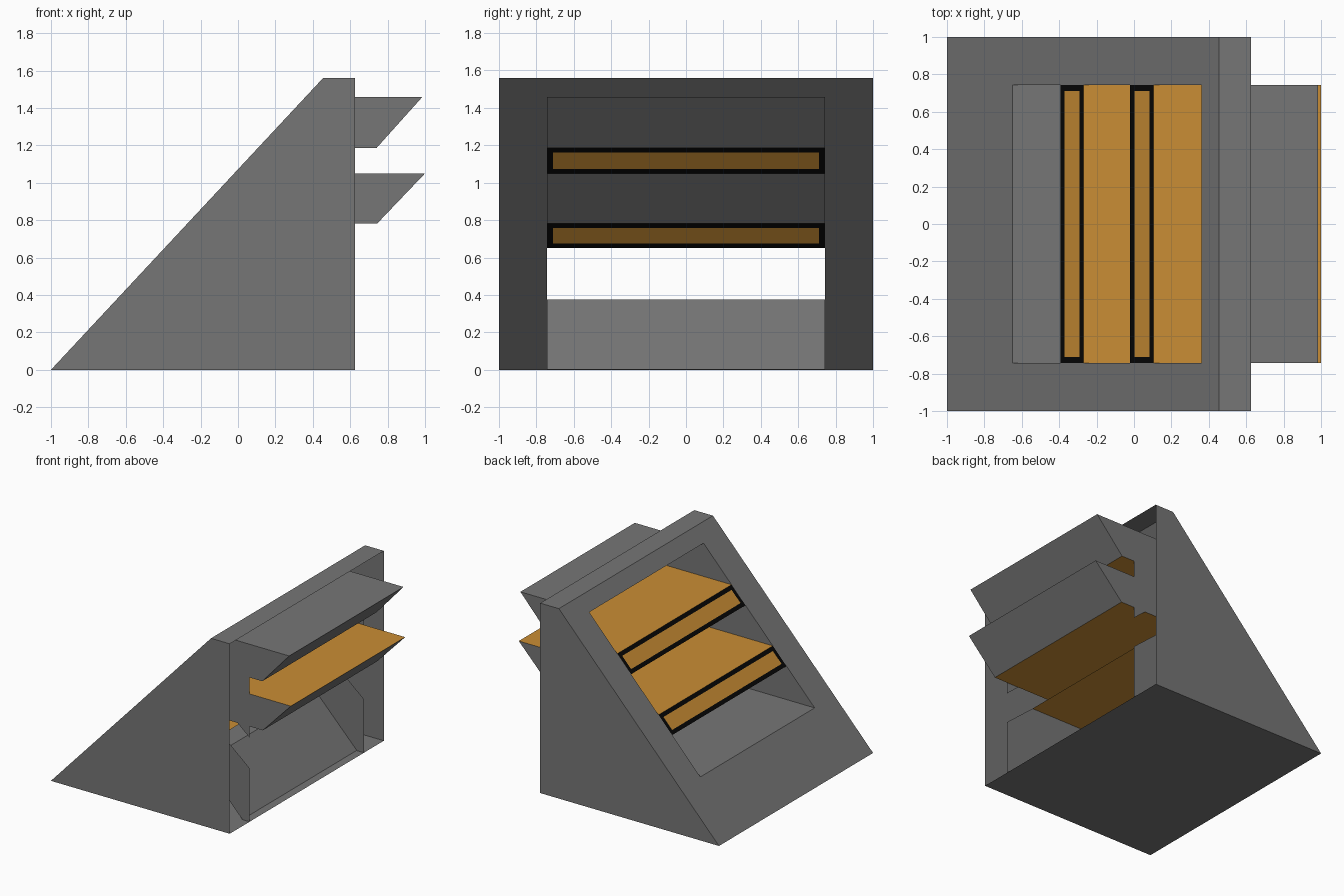
import bpy

if "Cube" in bpy.data.objects:
    bpy.data.objects.remove(bpy.data.objects["Cube"])

W, H = 1.0, 0.742           # half width of housing and of opening
TOP, BACK = 1.56, 0.625
SLOPE = TOP / 1.455


def sx(z):
    """x of the slanted front at height z"""
    return -1 + z / SLOPE


def material(name, color):
    m = bpy.data.materials.new(name)
    m.diffuse_color = (*color, 1)
    m.use_nodes = True
    m.node_tree.nodes["Principled BSDF"].inputs["Base Color"].default_value = m.diffuse_color
    return m


grey = material("dark grey", (0.18, 0.18, 0.18))
tan = material("tan", (0.59, 0.27, 0.035))
black = material("black", (0.002, 0.002, 0.002))


class Part:
    """Collects flat sheets into one object"""

    def __init__(self, name, mat=grey):
        self.name, self.mat, self.v, self.f = name, mat, [], []

    def face(self, pts):
        n = len(self.v)
        self.v += pts
        self.f.append(list(range(n, n + len(pts))))

    def sheet(self, a, b, y0=-H, y1=H):
        """Sheet from profile point a to b, spanning y0..y1"""
        self.face([(a[0], y0, a[1]), (b[0], y0, b[1]),
                   (b[0], y1, b[1]), (a[0], y1, a[1])])

    def sides(self, profile, y):
        """Mirrored pair of upright side panels"""
        self.face([(x, -y, z) for x, z in profile])
        self.face([(x, y, z) for x, z in reversed(profile)])

    def build(self):
        me = bpy.data.meshes.new(self.name)
        me.from_pydata(self.v, [], self.f)
        me.materials.append(self.mat)
        ob = bpy.data.objects.new(self.name, me)
        bpy.context.collection.objects.link(ob)


def front(z):
    return (sx(z), z)


# Wedge housing: open at the back, with a window in the slanted front
Z0, Z1 = 0.375, 1.458
housing = Part("housing")
housing.sides([(-1, 0), (BACK, 0), (BACK, TOP), (sx(TOP), TOP)], W)
housing.sheet((BACK, 0), (-1, 0), -W, W)
housing.sheet((sx(TOP), TOP), (BACK, TOP), -W, W)
for y0, y1 in ((-W, -H), (H, W)):
    housing.sheet(front(0), front(TOP), y0, y1)
housing.sheet(front(0), front(Z0))
housing.sheet(front(Z1), front(TOP))
housing.build()

# Two upper pockets: side panels and slanted back ends
for name, lo, hi, x_lo, x_hi in (("upper_pocket", 1.185, Z1, 0.74, 0.985),
                                 ("middle_pocket", 0.783, 1.05, 0.745, 1.0)):
    p = Part(name)
    p.sides([front(lo), (x_lo, lo), (x_hi, hi), front(hi)], H)
    p.sheet((x_hi, hi), (x_lo, lo))
    if name == "upper_pocket":
        p.sheet(front(hi), (x_hi, hi))
    p.build()

# Side webs that join the pockets near the open back
webs = Part("side_webs")
webs.sides([(0.375, 1.05), (BACK, 1.05), (BACK, 1.185), (0.375, 1.185)], H)
webs.sides([(0.515, 0.783), (BACK, 0.69), (BACK, 0.783)], H)
webs.build()

# Lower chute: flat floor, ramp down to the back, side panels
chute = Part("lower_chute")
chute.sheet(front(Z0), (0.20, Z0))
chute.sheet((0.20, Z0), (0.56, 0.002))
chute.sides([front(Z0), (0.20, Z0), (0.56, 0), (BACK, 0), (BACK, 0.44),
             (0.375, 0.65), front(0.65)], H)
chute.build()

# Shelves: tan top and bottom, black-bordered front edge
for name, lo, hi, x_lo, x_hi in (("upper_shelf", 1.05, 1.185, 1.0, 0.74),
                                 ("lower_shelf", 0.65, 0.783, 0.375, 0.745)):
    a, b, yi = lo + 0.024, hi - 0.024, H - 0.032
    s = Part(name, tan)
    s.sheet(front(hi), (x_hi, hi))
    s.sheet((x_lo, lo), front(lo))
    s.sheet(front(a), front(b), -yi, yi)
    s.build()
    e = Part(name + "_border", black)
    e.sheet(front(lo), front(a))
    e.sheet(front(b), front(hi))
    e.sheet(front(a), front(b), -H, -yi)
    e.sheet(front(a), front(b), yi, H)
    e.build()
